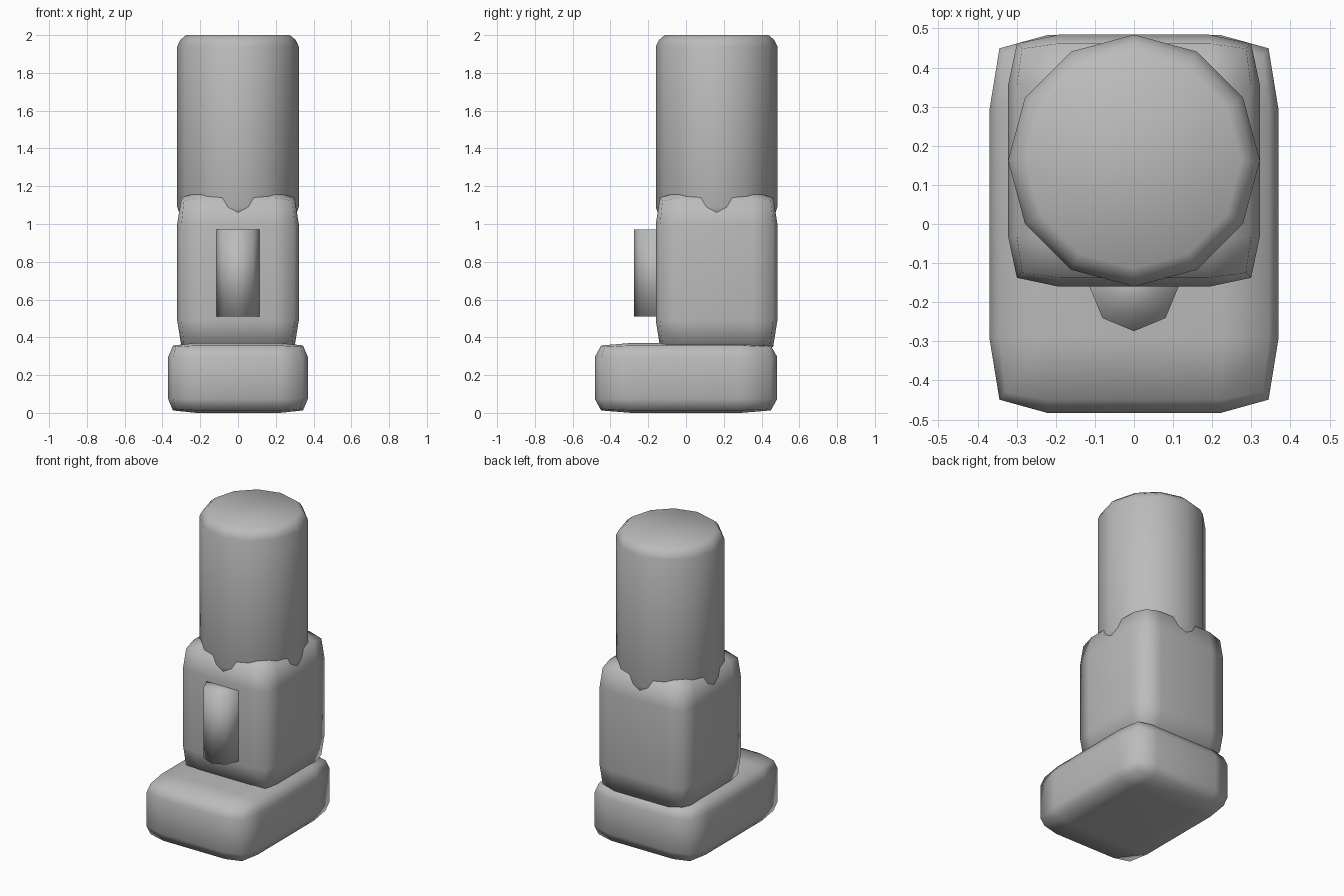
import bpy
import bmesh
from math import cos, sin, tau
from mathutils import Vector

if "Cube" in bpy.data.objects:
    bpy.data.objects.remove(bpy.data.objects["Cube"], do_unlink=True)

grey = bpy.data.materials.new("plain grey")
grey.use_nodes = True
grey.diffuse_color = (0.5, 0.5, 0.5, 1)
grey.node_tree.nodes["Principled BSDF"].inputs["Base Color"].default_value = (0.5, 0.5, 0.5, 1)


def finish(name, bm):
    """Turn a bmesh into a smooth shaded grey object."""
    bmesh.ops.recalc_face_normals(bm, faces=bm.faces)
    for face in bm.faces:
        face.smooth = True
    mesh = bpy.data.meshes.new(name)
    bm.to_mesh(mesh)
    bm.free()
    mesh.materials.append(grey)
    obj = bpy.data.objects.new(name, mesh)
    bpy.context.collection.objects.link(obj)
    return obj


def soft_box(name, center, half):
    """Box with three panels per side, its edges and corners pulled inwards."""
    bm = bmesh.new()
    bmesh.ops.create_cube(bm, size=2)
    bmesh.ops.subdivide_edges(bm, edges=bm.edges, cuts=2, use_grid_fill=True)
    pull = {1: 1.0, 2: 0.93, 3: 0.89}
    for v in bm.verts:
        outer = sum(abs(c) > 0.9 for c in v.co)
        unit = [(pull[outer] if abs(c) > 0.9 else 0.6) * (1 if c > 0 else -1) for c in v.co]
        v.co = Vector(center) + Vector([u * h for u, h in zip(unit, half)])
    return finish(name, bm)


def turned(name, center_y, sides, profile):
    """Closed upright solid from (radius, z) rings, one vertex facing front."""
    bm = bmesh.new()
    rings = []
    for r, z in profile:
        angles = [tau * i / sides for i in range(sides)]
        rings.append([bm.verts.new((r * sin(a), center_y - r * cos(a), z)) for a in angles])
    for low, high in zip(rings, rings[1:]):
        for i in range(sides):
            j = (i + 1) % sides
            bm.faces.new((low[i], low[j], high[j], high[i]))
    bm.faces.new(rings[0])
    bm.faces.new(rings[-1])
    return finish(name, bm)


# Foot block and main body
soft_box("base", (0, 0, 0.185), (0.37, 0.483, 0.185))
soft_box("body", (0, 0.162, 0.745), (0.322, 0.322, 0.425))

# Tall column with rounded rims, sunk into the body
turned("column", 0.162, 12, [(0.275, 1.02), (0.305, 1.04), (0.322, 1.09),
                             (0.322, 1.94), (0.305, 1.975), (0.275, 2.0)])

# Short upright bar on the front of the body
turned("front_bar", -0.16, 8, [(0.114, 0.51), (0.114, 0.97)])
